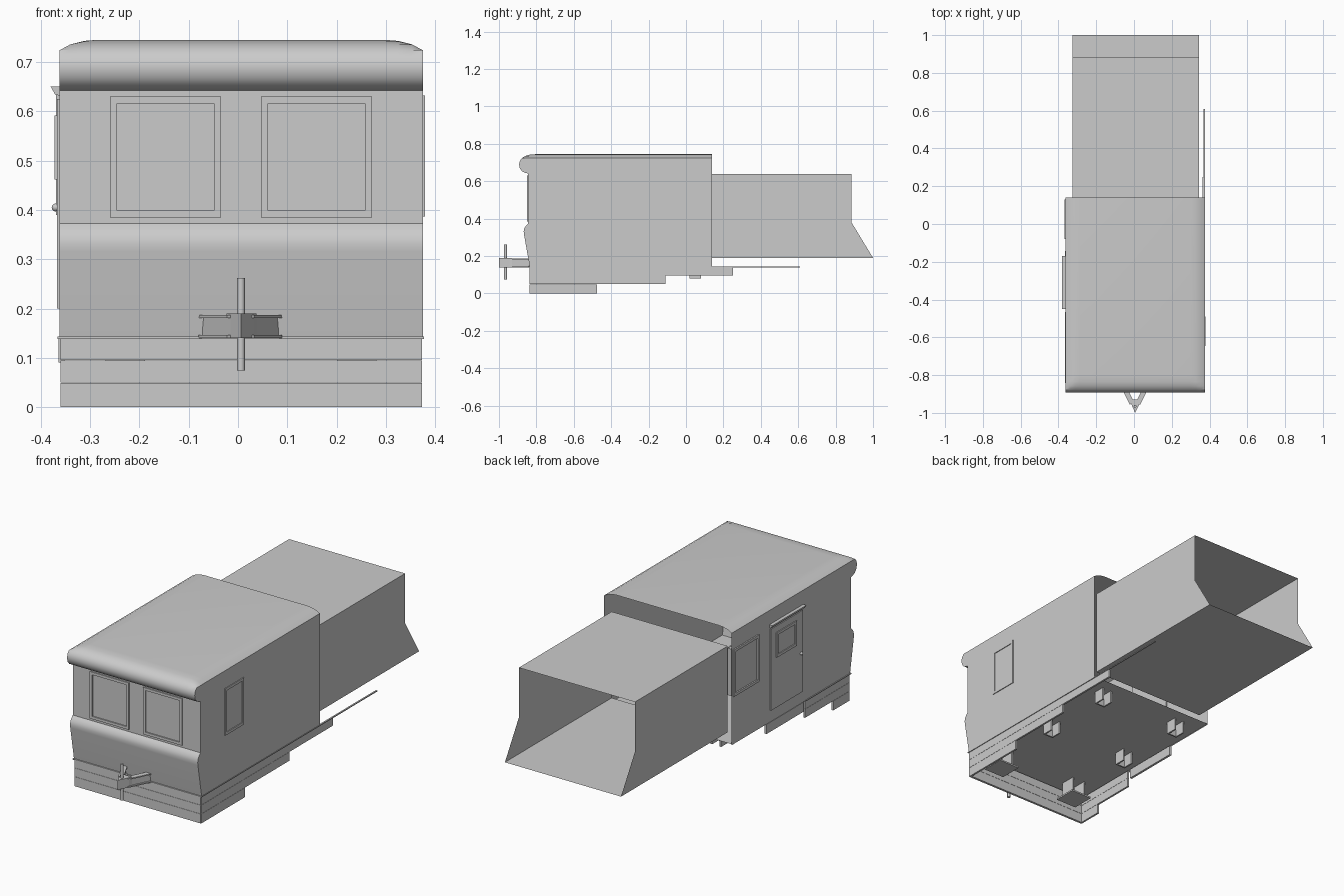
import bpy, bmesh, math
from mathutils import Vector

if "Cube" in bpy.data.objects:
    bpy.data.objects.remove(bpy.data.objects["Cube"])

L, R = -0.362, 0.375          # body side walls
CX = (L + R) / 2


def make(name, verts, faces, smooth=None):
    me = bpy.data.meshes.new(name)
    me.from_pydata(verts, [], faces)
    bm = bmesh.new()
    bm.from_mesh(me)
    bmesh.ops.recalc_face_normals(bm, faces=bm.faces)
    bm.to_mesh(me)
    bm.free()
    ob = bpy.data.objects.new(name, me)
    bpy.context.collection.objects.link(ob)
    if smooth:
        bpy.ops.object.select_all(action='DESELECT')
        ob.select_set(True)
        bpy.context.view_layer.objects.active = ob
        bpy.ops.object.shade_smooth_by_angle(angle=math.radians(smooth))
    return ob


def boxes(name, items):
    """One object from several boxes (x0, x1, y0, y1, z0, z1)."""
    verts, faces = [], []
    for x0, x1, y0, y1, z0, z1 in items:
        n = len(verts)
        verts += [(x, y, z) for x in (x0, x1) for y in (y0, y1) for z in (z0, z1)]
        faces += [[n + i for i in f] for f in
                  ((0, 1, 3, 2), (4, 6, 7, 5), (0, 4, 5, 1), (2, 3, 7, 6), (0, 2, 6, 4), (1, 5, 7, 3))]
    return make(name, verts, faces)


def prism(name, pts, lo, hi, axis='z', smooth=None):
    """Extrude a 2D outline: (x, y) along z, or (x, z) along y."""
    n = len(pts)
    put = (lambda a, b, h: (a, b, h)) if axis == 'z' else (lambda a, b, h: (a, h, b))
    verts = [put(a, b, h) for h in (lo, hi) for a, b in pts]
    faces = [list(range(n)), list(range(n, 2 * n))]
    faces += [[i, (i + 1) % n, n + (i + 1) % n, n + i] for i in range(n)]
    return make(name, verts, faces, smooth)


def window(name, wall, a0, a1, z0, z1, d0, d1, w=0.014):
    """Window frame on an x or y wall, a0..a1 along it, d0..d1 deep."""
    bars = [(a0, a1, z0, z0 + w), (a0, a1, z1 - w, z1),
            (a0, a0 + w, z0 + w, z1 - w), (a1 - w, a1, z0 + w, z1 - w)]
    return boxes(name, [(b[0], b[1], d0, d1, b[2], b[3]) if wall == 'y'
                        else (d0, d1, b[0], b[1], b[2], b[3]) for b in bars])


# Body shell: front profile swept across, roof edges lowered at the sides, back open
profile = [(-.835, .14), (-.866, .315), (-.868, .332), (-.864, .35), (-.854, .364), (-.845, .373),
           (-.845, .642), (-.857, .644), (-.875, .652), (-.888, .668), (-.893, .69),
           (-.888, .71), (-.876, .725), (-.858, .736), (-.835, .742), (-.80, .745), (.14, .745)]
half = (R - L) / 2
cols = [(-half, .724), (-half + .022, .736), (-half + .05, .743), (-half + .075, .745)]
cols += [(-x, z) for x, z in reversed(cols)]
n = len(profile)
verts = [(CX + x, y, min(z, cap)) for x, cap in cols for y, z in profile]
faces = [[c * n + i, c * n + i + 1, (c + 1) * n + i + 1, (c + 1) * n + i]
         for c in range(len(cols) - 1) for i in range(n - 1)]
for c in (0, len(cols) - 1):
    verts.append((CX + cols[c][0], .14, .14))
    faces.append([c * n + i for i in range(n)] + [len(verts) - 1])
make("body_shell", verts, faces, 35)
make("body_floor", [(L, -.835, .145), (R, -.835, .145), (R, .14, .145), (L, .14, .145)], [(0, 1, 2, 3)])

# Rear box: open sheet sleeve with a slanted mouth
side = [(.12, .19), (1.0, .19), (.885, .38), (.885, .64), (.12, .64)]
verts = [(x, y, z) for x in (-.325, .345) for y, z in side]
make("rear_box", verts, [(0, 1, 2, 3, 4), (5, 6, 7, 8, 9), (0, 1, 6, 5), (3, 4, 9, 8)])

# Windows
window("front_window_left", 'y', -.26, -.035, .385, .63, -.851, -.84)
window("front_window_right", 'y', .047, .272, .385, .63, -.851, -.84)
window("right_side_window", 'x', -.645, -.49, .387, .632, R - .005, R + .004)
window("left_side_window", 'x', -.08, .13, .39, .635, L - .007, L + .03)

# Door with window, knob and rain hood
boxes("door", [(L - .005, L + .005, -.44, -.177, .2, .625)])
window("door_window", 'x', -.383, -.218, .462, .592, L - .01, L)
bpy.ops.mesh.primitive_uv_sphere_add(segments=12, ring_count=8, radius=.008, location=(L - .008, -.424, .405))
knob = bpy.context.object
knob.name = "door_knob"
bpy.ops.object.shade_smooth_by_angle()
prism("door_hood", [(L, .632), (L - .009, .634), (L - .018, .65), (L, .65)], -.45, -.17, 'y')

# Skirt boards: stacked and stepped, (z0, z1, y end)
rows = [(0, .049, -.475), (.05, .095, -.11), (.096, .138, .25)]
boxes("front_skirt", [(L + .004, R - .004, -.837, -.825, a, b) for a, b, _ in rows])
boxes("right_skirt", [(R - .012, R - .002, -.835, e, a, b) for a, b, e in rows])
boxes("left_skirt", [(L + .002, L + .012, -.835, e, a, b)
                     for a, b, e in ((0, .049, -.7), (.05, .095, -.467), (.096, .138, -.467))])
boxes("door_sill", [(L - .002, L + .01, -.45, -.144, .09, .14)])

# Thin trim rail around the bottom of the body
boxes("trim_rail", [(R - .006, R + .002, -.84, .61, .138, .143),
                    (L - .004, R + .002, -.842, -.832, .138, .143),
                    (L - .004, L + .004, -.84, -.467, .138, .143)])

# Underfloor brackets, the front pair with foot plates
for s, tag in ((-1, "left"), (1, "right")):
    x = CX + s * .235
    for y, row in ((.05, "rear"), (-.35, "middle"), (-.74, "front")):
        r, z = (.04, .06) if row == "front" else (.03, .08)
        parts = [(x - r, x - r + .008, y - r, y + r, z, .146), (x + r - .008, x + r, y - r, y + r, z, .146),
                 (x - r, x + r, y - r, y - r + .008, z, .146)]
        if row == "front":
            parts.append((x - .06, x + .06, y - .06, y + .06, .052, .06))
        boxes(f"{row}_bracket_{tag}", parts)

# Coupler: two flanged arms, wedge head and vertical pin
for s, tag in ((-1, "left"), (1, "right")):
    a, b = Vector((.005 + s * .073, -.835)), Vector((.005 + s * .016, -.95))
    d = (b - a).normalized()
    p = Vector((-d.y, d.x))
    for w, z0, z1, part in ((.005, .145, .183, "web"), (.013, .14, .146, "lower_flange"),
                            (.013, .181, .187, "upper_flange")):
        prism(f"coupler_{tag}_{part}", [a + p * w, b + p * w, b - p * w, a - p * w], z0, z1)
prism("coupler_head", [(-.023, -.93), (-.018, -.945), (.006, -1.0), (.033, -.945), (.038, -.93)], .14, .19)
prism("coupler_pin", [(.006 + .008 * math.cos(i * math.pi / 4), -.965 + .008 * math.sin(i * math.pi / 4))
                      for i in range(8)], .074, .262, 'z', 50)
